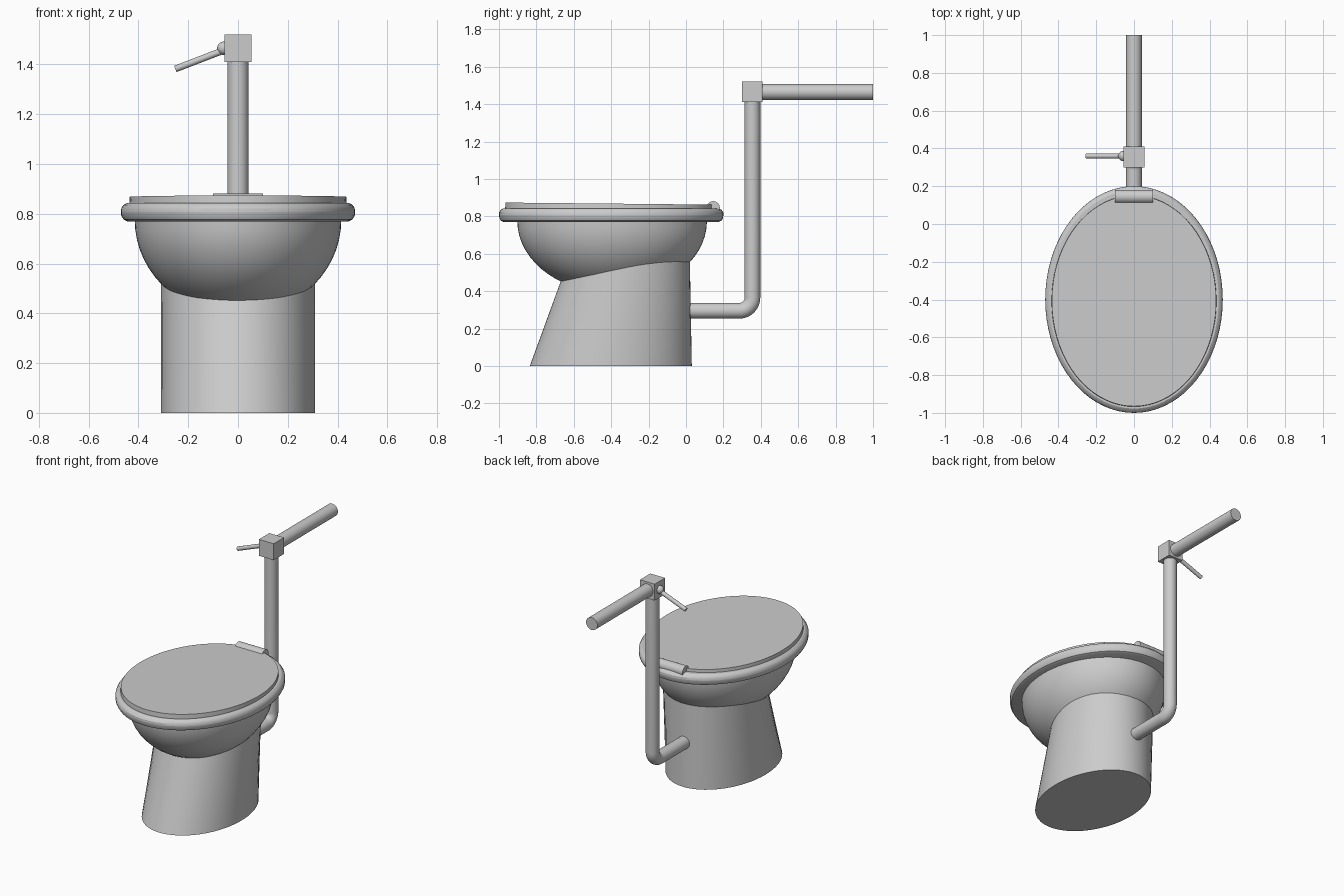
import bpy, bmesh, math
from mathutils import Vector

if "Cube" in bpy.data.objects:
    bpy.data.objects.remove(bpy.data.objects["Cube"])

mat = bpy.data.materials.new("light grey")
mat.diffuse_color = (0.6, 0.6, 0.6, 1)
mat.use_nodes = True
mat.node_tree.nodes["Principled BSDF"].inputs["Base Color"].default_value = mat.diffuse_color


def finish(name, bm):
    bmesh.ops.recalc_face_normals(bm, faces=bm.faces)
    me = bpy.data.meshes.new(name)
    bm.to_mesh(me)
    bm.free()
    ob = bpy.data.objects.new(name, me)
    bpy.context.collection.objects.link(ob)
    me.materials.append(mat)
    bpy.ops.object.select_all(action='DESELECT')
    ob.select_set(True)
    bpy.context.view_layer.objects.active = ob
    bpy.ops.object.shade_smooth_by_angle(angle=math.radians(30))
    return ob


def skin(name, rings):
    """Closed skin over a list of point rings."""
    bm = bmesh.new()
    vs = [[bm.verts.new(p) for p in r] for r in rings]
    n = len(vs[0])
    for a, b in zip(vs, vs[1:]):
        for i in range(n):
            j = (i + 1) % n
            bm.faces.new((a[i], a[j], b[j], b[i]))
    bm.faces.new(vs[0])
    bm.faces.new(vs[-1])
    return finish(name, bm)


def loft(name, sections, n=72, tilt=0.0):
    """Ellipse sections (rx, ry, cy, z); tilt lowers z towards +y."""
    rings = []
    for rx, ry, cy, z in sections:
        ring = []
        for i in range(n):
            a = math.tau * i / n
            y = ry * math.sin(a)
            ring.append((rx * math.cos(a), cy + y, z - tilt * y))
        rings.append(ring)
    return skin(name, rings)


def tube(name, path, r, n=32):
    pts = [Vector(p) for p in path]
    rings = []
    for i, p in enumerate(pts):
        t = (pts[min(i + 1, len(pts) - 1)] - pts[max(i - 1, 0)]).normalized()
        side = t.cross(Vector((0, 1, 0)) if abs(t.x) > 0.5 else Vector((1, 0, 0))).normalized()
        up = t.cross(side)
        rings.append([p + r * (side * math.cos(math.tau * k / n) + up * math.sin(math.tau * k / n))
                      for k in range(n)])
    return skin(name, rings)


# pedestal leaning back at the front
loft("pedestal", [(0.31, 0.433, -0.402, 0), (0.31, 0.318, -0.298, 0.6)])

# bowl: lower half of an ellipsoid
angles = [math.radians(6 * k) for k in range(15)]
loft("bowl", [(0.415 * math.cos(a), 0.507 * math.cos(a), -0.395, 0.775 - 0.385 * math.sin(a))
              for a in angles])

# rim and seat, both with rounded edges
loft("rim", [(0.445, 0.575, -0.4, 0.77), (0.46, 0.59, -0.4, 0.777),
             (0.469, 0.598, -0.4, 0.792), (0.47, 0.6, -0.4, 0.808)])
loft("seat", [(0.47, 0.6, -0.4, 0.808), (0.469, 0.599, -0.4, 0.822),
              (0.461, 0.59, -0.4, 0.835), (0.448, 0.577, -0.4, 0.843)])

# slightly tilted lid
loft("lid", [(0.437, 0.56, -0.407, 0.835), (0.435, 0.558, -0.407, 0.868)], tilt=0.01)

# hinge
tube("hinge", [(-0.1, 0.145, 0.845), (0.1, 0.145, 0.845)], 0.036)

# flush pipe with one bend, and supply pipe
R = 0.07
py, pz = 0.355, 0.295
bend = [(0, py - R + R * math.sin(a), pz + R - R * math.cos(a))
        for a in [math.radians(7.5 * k) for k in range(13)]]
tube("flush_pipe", [(0, -0.05, pz)] + bend + [(0, py, 1.43)], 0.042)
tube("supply_pipe", [(0, 0.39, 1.465), (0, 1.0, 1.465)], 0.042)

# valve box
bm = bmesh.new()
bmesh.ops.create_cube(bm, size=0.11)
bmesh.ops.translate(bm, verts=bm.verts, vec=(0, 0.355, 1.465))
finish("valve_box", bm)

# lever joint and handle
bm = bmesh.new()
bmesh.ops.create_uvsphere(bm, u_segments=24, v_segments=16, radius=0.027)
bmesh.ops.translate(bm, verts=bm.verts, vec=(-0.057, 0.36, 1.465))
finish("lever_joint", bm)
tube("lever", [(-0.057, 0.36, 1.457), (-0.252, 0.36, 1.382)], 0.0135, 20)
